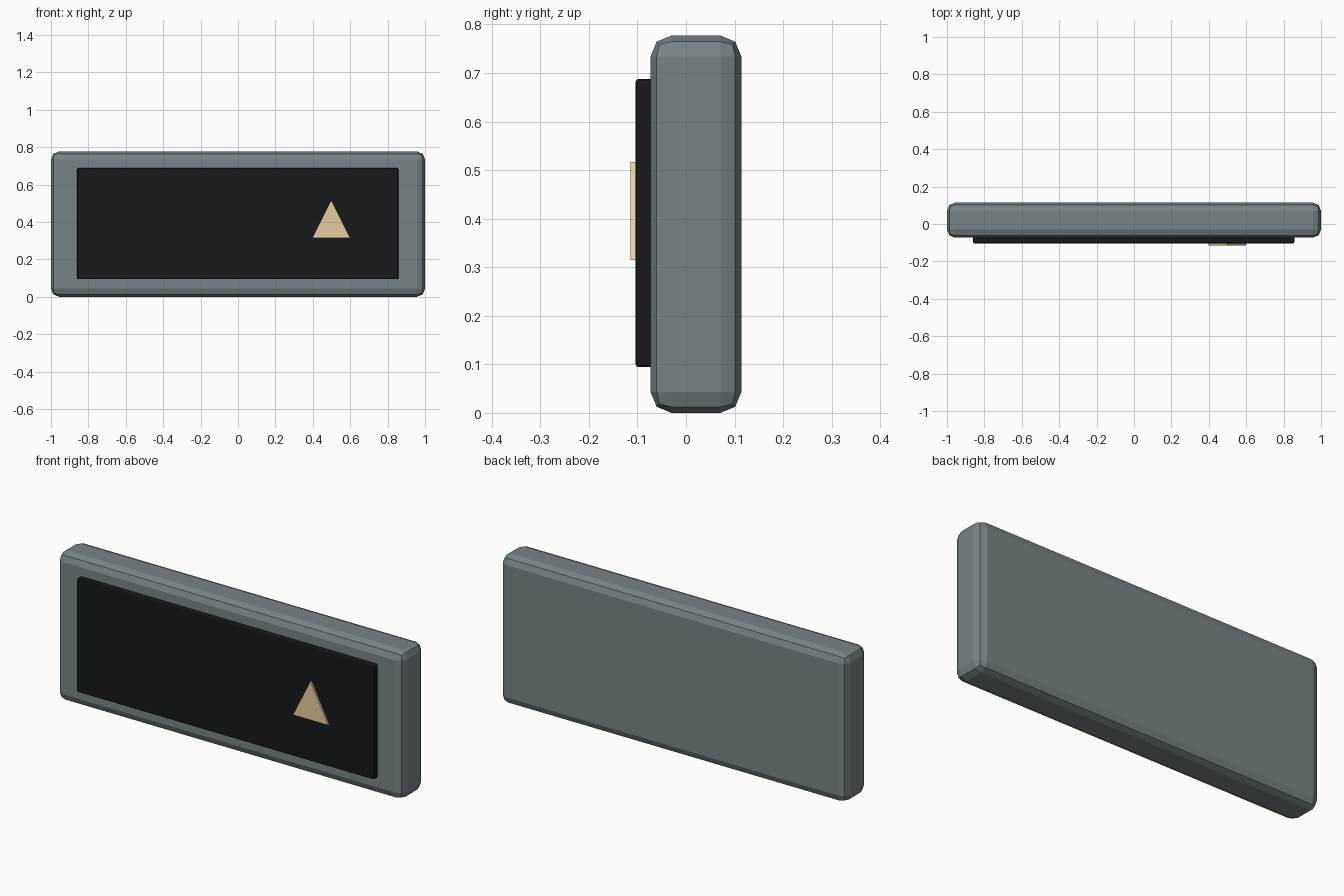
import bpy, bmesh

if "Cube" in bpy.data.objects:
    bpy.data.objects.remove(bpy.data.objects["Cube"])


def material(name, color):
    m = bpy.data.materials.new(name)
    m.diffuse_color = color
    m.use_nodes = True
    m.node_tree.nodes["Principled BSDF"].inputs["Base Color"].default_value = m.diffuse_color
    return m


def finish(name, bm, mat):
    bmesh.ops.recalc_face_normals(bm, faces=bm.faces)
    mesh = bpy.data.meshes.new(name)
    bm.to_mesh(mesh)
    bm.free()
    mesh.materials.append(mat)
    obj = bpy.data.objects.new(name, mesh)
    bpy.context.collection.objects.link(obj)
    return obj


def bevelled_box(name, lo, hi, bevel, segments, mat):
    bm = bmesh.new()
    bmesh.ops.create_cube(bm, size=1)
    for v in bm.verts:
        v.co = [lo[i] + (v.co[i] + 0.5) * (hi[i] - lo[i]) for i in range(3)]
    obj = finish(name, bm, mat)
    mod = obj.modifiers.new("rounded_edges", "BEVEL")
    mod.width = bevel
    mod.segments = segments
    return obj


def plate(name, outline, y_front, y_back, mat):
    bm = bmesh.new()
    face = bm.faces.new([bm.verts.new((x, y_back, z)) for x, z in outline])
    ext = bmesh.ops.extrude_face_region(bm, geom=[face], use_keep_orig=True)
    for v in ext["geom"]:
        if isinstance(v, bmesh.types.BMVert):
            v.co.y = y_front
    return finish(name, bm, mat)


grey = material("housing_grey", (0.19, 0.23, 0.245, 1))
black = material("screen_black", (0.008, 0.009, 0.01, 1))
amber = material("indicator_amber", (0.8, 0.62, 0.34, 1))

# Housing with two-step bevelled edges
bevelled_box("housing", (-1, -0.073, 0), (1, 0.114, 0.777), 0.043, 2, grey)

# Raised dark screen
bevelled_box("screen", (-0.86, -0.104, 0.094), (0.857, -0.05, 0.688), 0.007, 2, black)

# Up-arrow indicator
plate("up_arrow", [(0.397, 0.315), (0.6, 0.315), (0.498, 0.517)], -0.114, -0.1, amber)
